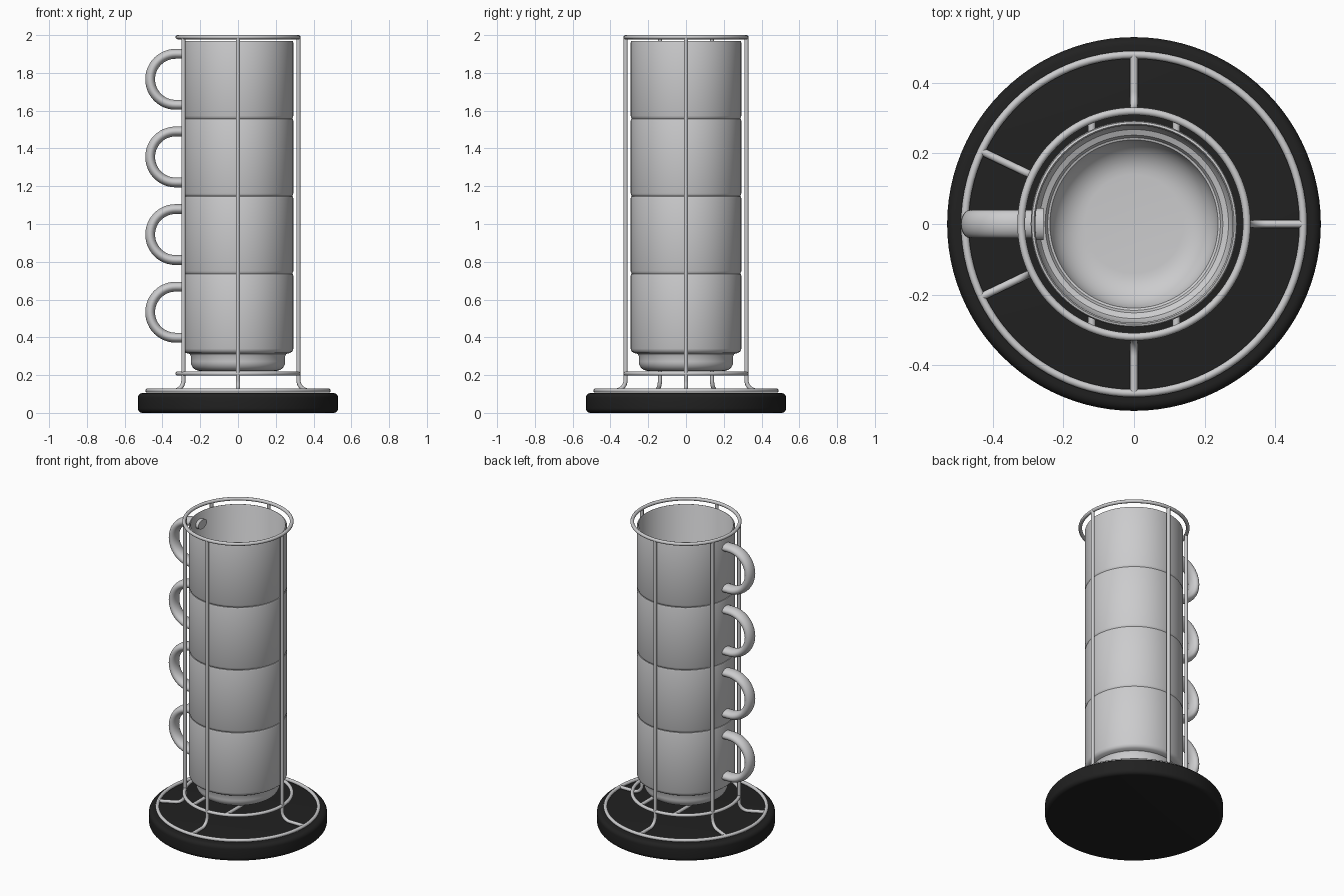
import bpy, bmesh, math
from mathutils import Matrix, Vector

if "Cube" in bpy.data.objects:
    bpy.data.objects.remove(bpy.data.objects["Cube"], do_unlink=True)


def material(name, rgb):
    m = bpy.data.materials.new(name)
    m.use_nodes = True
    m.diffuse_color = (*rgb, 1)
    m.node_tree.nodes["Principled BSDF"].inputs["Base Color"].default_value = (*rgb, 1)
    return m


GREY = material("pale grey", (0.6, 0.6, 0.61))
BLACK = material("matte black", (0.015, 0.015, 0.015))


def finish(obj, name, mat, angle=35):
    obj.name = obj.data.name = name
    obj.data.materials.clear()
    obj.data.materials.append(mat)
    bpy.ops.object.select_all(action="DESELECT")
    obj.select_set(True)
    bpy.context.view_layer.objects.active = obj
    bpy.ops.object.shade_smooth_by_angle(angle=math.radians(angle))
    return obj


def from_bmesh(bm, name, mat):
    bmesh.ops.recalc_face_normals(bm, faces=bm.faces)
    mesh = bpy.data.meshes.new(name)
    bm.to_mesh(mesh)
    bm.free()
    obj = bpy.data.objects.new(name, mesh)
    bpy.context.collection.objects.link(obj)
    return finish(obj, name, mat)


def lathe(name, profile, mat, steps=96):
    """Revolve a closed (radius, z) profile around z."""
    bm = bmesh.new()
    verts = [bm.verts.new((r, 0, z)) for r, z in profile]
    edges = [bm.edges.new(p) for p in zip(verts, verts[1:])]
    bmesh.ops.spin(bm, geom=verts + edges, cent=(0, 0, 0), axis=(0, 0, 1),
                   angle=math.tau, steps=steps, use_duplicate=False)
    bmesh.ops.remove_doubles(bm, verts=bm.verts, dist=0.0001)
    return from_bmesh(bm, name, mat)


def sweep(name, path, half_thick, half_wide, turn, mat, sides=16):
    """Run an oval section along an (r, z) path in a vertical plane turned about z."""
    bm = bmesh.new()
    pts = [Vector((r, 0, z)) for r, z in path]
    side = Vector((0, 1, 0))
    rings = []
    for i, p in enumerate(pts):
        tangent = (pts[min(i + 1, len(pts) - 1)] - pts[max(i - 1, 0)]).normalized()
        normal = tangent.cross(side)
        angles = [math.tau * k / sides for k in range(sides)]
        rings.append([bm.verts.new(p + normal * half_thick * math.cos(a)
                                   + side * half_wide * math.sin(a)) for a in angles])
    for a, b in zip(rings, rings[1:]):
        for k in range(sides):
            j = (k + 1) % sides
            bm.faces.new((a[k], a[j], b[j], b[k]))
    bm.faces.new(rings[0])
    bm.faces.new(rings[-1])
    bm.transform(Matrix.Rotation(math.radians(turn), 4, "Z"))
    return from_bmesh(bm, name, mat)


def arc(cr, cz, radius, start, end, steps):
    angles = [math.radians(start + (end - start) * i / steps) for i in range(steps + 1)]
    return [(cr + radius * math.cos(a), cz + radius * math.sin(a)) for a in angles]


# Round black base with softened rims
lathe("base", [(0, 0), (0.505, 0)] + arc(0.505, 0.025, 0.025, -75, 0, 5)
      + arc(0.505, 0.08, 0.025, 0, 90, 6) + [(0, 0.105)], BLACK)

# Wire rings of the rack
WIRE = 0.011
for name, radius, z in (("foot_ring", 0.48, 0.118), ("lower_ring", 0.32, 0.208),
                        ("top_ring", 0.32, 1.989)):
    bpy.ops.mesh.primitive_torus_add(major_radius=radius, minor_radius=WIRE, location=(0, 0, z),
                                     major_segments=96, minor_segments=12)
    finish(bpy.context.object, name, GREY)

# Upright wires that bend outward into feet
upright = [(0.32, 1.989), (0.32, 0.21)] + arc(0.375, 0.173, 0.055, 180, 270, 8) + [(0.48, 0.118)]
for i, turn in enumerate((0, 90, 154.5, 205.5, 270)):
    sweep(f"upright_{i + 1}", upright, WIRE, WIRE, turn, GREY, 12)

# Two parallel rods that carry the stack
for side, x in (("left", 0.12), ("right", -0.12)):
    bpy.ops.mesh.primitive_cylinder_add(radius=WIRE, depth=0.594, vertices=12,
                                        location=(x, 0, 0.208), rotation=(math.pi / 2, 0, 0))
    finish(bpy.context.object, f"support_rod_{side}", GREY)

# Stacking cups: narrow foot, shoulder, straight wall, then the inside back down
PITCH = 0.411
cup_profile = ([(0, 0.222), (0.2, 0.222)] + arc(0.2, 0.272, 0.05, -75, 0, 6)
               + [(0.25, 0.3), (0.256, 0.312), (0.278, 0.318), (0.288, 0.326), (0.293, 0.34),
                  (0.293, 0.725), (0.29, 0.735), (0.284, 0.737), (0.28, 0.73),
                  (0.277, 0.36), (0.268, 0.345), (0.252, 0.338), (0.245, 0.325)]
               + arc(0.14, 0.34, 0.1, -10, -90, 8) + [(0, 0.24)])
handle_path = [(0.262, 0.668), (0.3, 0.668)] + arc(0.33, 0.533, 0.135, 90, -90, 24) \
    + [(0.3, 0.398), (0.28, 0.398)]
for i in range(4):
    cup = lathe(f"cup_{i + 1}", cup_profile, GREY)
    handle = sweep(f"cup_handle_{i + 1}", handle_path, 0.026, 0.04, 180, GREY, 24)
    for part in (cup, handle):
        part.location.z = i * PITCH

    # Flange where the handle passes through the wall
    bpy.ops.mesh.primitive_cylinder_add(radius=0.045, depth=0.022, vertices=32,
                                        location=(-0.268, 0, 0.668 + i * PITCH),
                                        rotation=(0, math.pi / 2, 0))
    flange = finish(bpy.context.object, f"handle_flange_{i + 1}", GREY)
    flange.scale.x = 0.65
